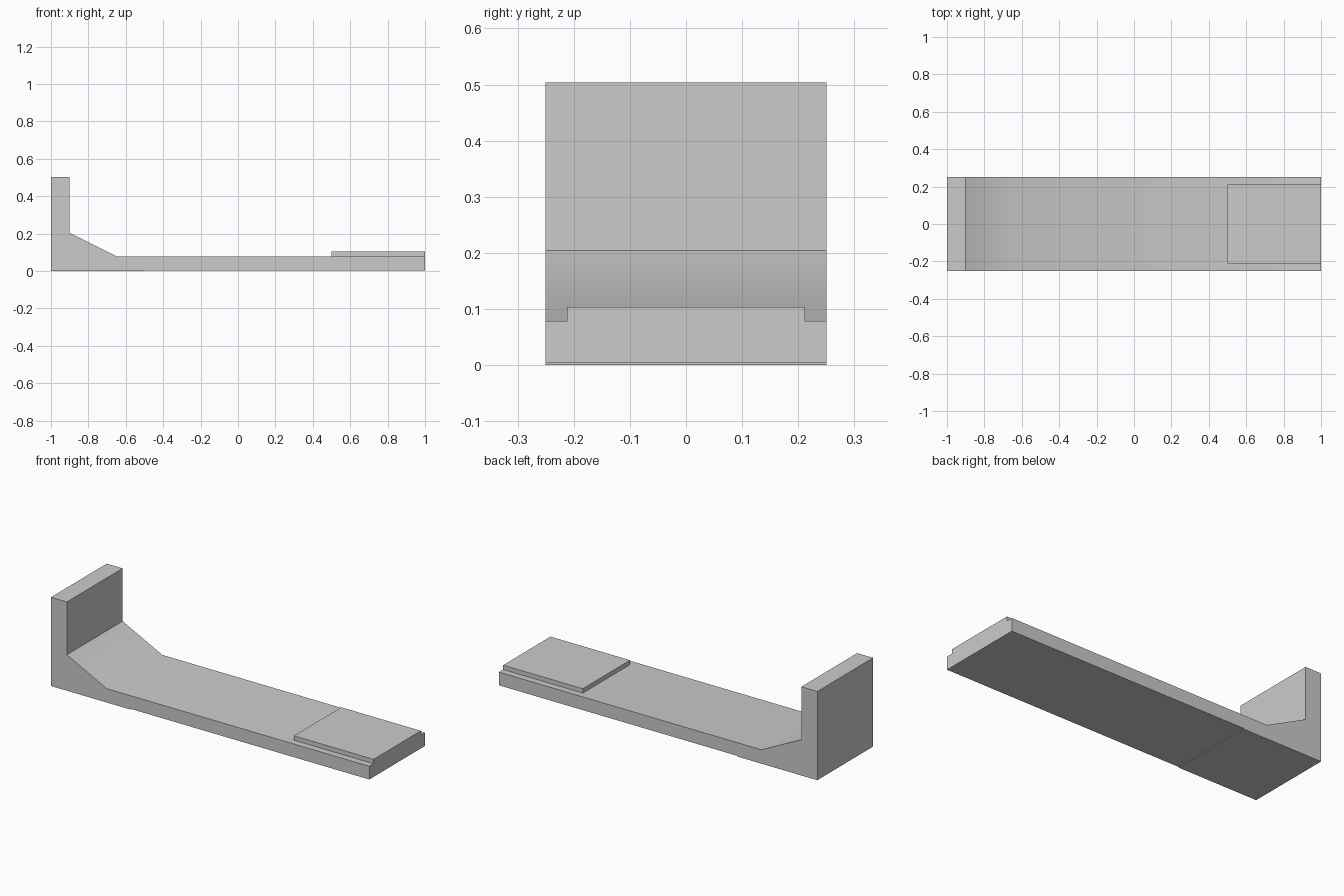
import bpy, bmesh, math

cube = bpy.data.objects.get("Cube")
if cube:
    bpy.data.objects.remove(cube, do_unlink=True)

grey = bpy.data.materials.new("plain grey")
grey.use_nodes = True
colour = (0.6, 0.6, 0.6, 1)
grey.diffuse_color = colour
grey.node_tree.nodes["Principled BSDF"].inputs["Base Color"].default_value = colour


def extrude_profile(name, points, half_width):
    """Sweep an x-z outline across the width in y."""
    bm = bmesh.new()
    face = bm.faces.new([bm.verts.new((x, -half_width, z)) for x, z in points])
    swept = bmesh.ops.extrude_face_region(bm, geom=[face])["geom"]
    verts = [v for v in swept if isinstance(v, bmesh.types.BMVert)]
    bmesh.ops.translate(bm, verts=verts, vec=(0, 2 * half_width, 0))
    bmesh.ops.recalc_face_normals(bm, faces=bm.faces)
    mesh = bpy.data.meshes.new(name)
    bm.to_mesh(mesh)
    bm.free()
    mesh.materials.append(grey)
    obj = bpy.data.objects.new(name, mesh)
    bpy.context.collection.objects.link(obj)
    return obj


def rectangle(x0, x1, z0, z1):
    return [(x0, z0), (x1, z0), (x1, z1), (x0, z1)]


# Long base with a sloped foot and an upright end wall
body = extrude_profile("base_and_end_wall", [
    (-1, 0.004), (1, 0.004), (1, 0.079), (-0.65, 0.079),
    (-0.9, 0.204), (-0.9, 0.504), (-1, 0.504)], 0.25)

# Raised pad on the far end
extrude_profile("raised_pad", rectangle(0.5, 1, 0.079, 0.104), 0.212)

# Thin sole under the wall end
extrude_profile("thin_sole", rectangle(-1, -0.5, 0, 0.004), 0.25)

# Soften only the shallow bend between slope and base
bpy.ops.object.select_all(action="DESELECT")
body.select_set(True)
bpy.context.view_layer.objects.active = body
bpy.ops.object.shade_smooth_by_angle(angle=math.radians(30))
